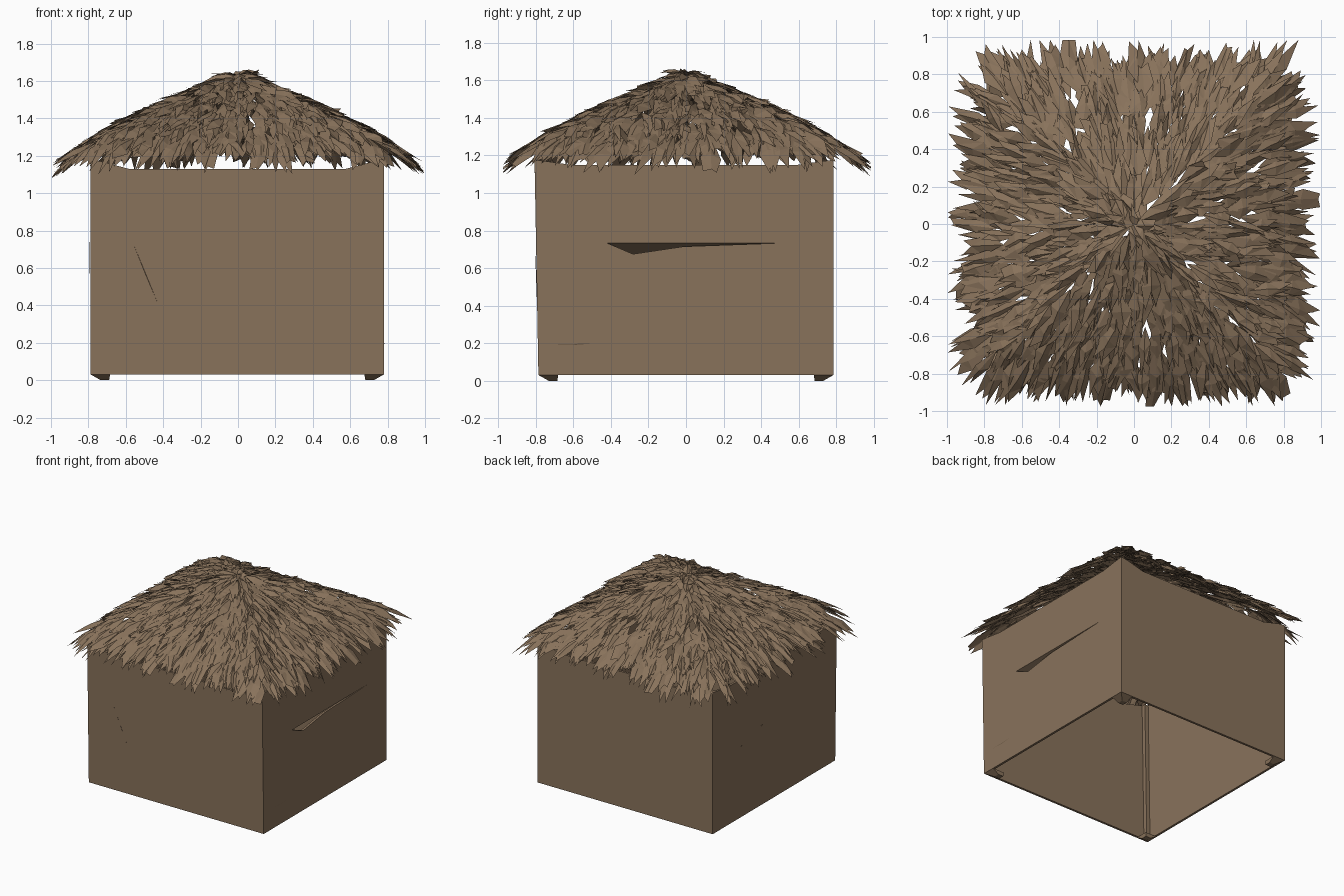
import bpy, bmesh, math, random
from mathutils import Vector, Matrix

random.seed(7)
if "Cube" in bpy.data.objects:
    bpy.data.objects.remove(bpy.data.objects["Cube"], do_unlink=True)

# One earthy colour for the whole hut
COLOUR = (0.25, 0.17, 0.105, 1)
straw = bpy.data.materials.new("dry_brown")
straw.use_nodes = True
straw.diffuse_color = COLOUR
bsdf = straw.node_tree.nodes["Principled BSDF"]
bsdf.inputs["Base Color"].default_value = COLOUR
bsdf.inputs["Roughness"].default_value = 0.9

H = 0.785       # half width of the walls
SIDES = {"front": 0, "left": 90, "back": 180, "right": 270}


def make(name, bm, fix_normals=True):
    if fix_normals:
        bmesh.ops.recalc_face_normals(bm, faces=bm.faces)
    mesh = bpy.data.meshes.new(name)
    bm.to_mesh(mesh)
    bm.free()
    mesh.materials.append(straw)
    obj = bpy.data.objects.new(name, mesh)
    bpy.context.collection.objects.link(obj)
    return obj


def lean(bm):
    # The front of the hut leans out slightly towards the top
    for v in bm.verts:
        v.co.x -= 0.004
        if v.co.y < 0:
            v.co.y -= 0.018 * v.co.z


def slab(name, profile, side, outer, inner):
    """Extrude a (u, z) outline into a slab on one side of the hut."""
    bm = bmesh.new()
    face = bm.faces.new([bm.verts.new((u, -outer, z)) for u, z in profile])
    new = bmesh.ops.extrude_face_region(bm, geom=[face])["geom"]
    for v in new:
        if isinstance(v, bmesh.types.BMVert):
            v.co.y = -inner
    bm.transform(Matrix.Rotation(math.radians(SIDES[side]), 4, "Z"))
    lean(bm)
    return make(name, bm)


# Thin walls with raised top corners, open above and below
walls = {}
for side in SIDES:
    top = 1.13 if side in ("front", "back") else 1.148
    half = [(H, 0.03), (H, 1.175), (0.73, 1.17), (0.58, top)]
    outline = half + [(-u, z) for u, z in reversed(half)]
    walls[side] = slab(side + "_wall", outline, side, H, H - 0.018)

# Corner posts with feet tapering inwards to the ground
for sx in (-1, 1):
    for sy in (-1, 1):
        bm = bmesh.new()
        rings = []
        for z, a, b in ((0, 0.685, 0.73), (0.03, 0.68, H - 0.002),
                        (0.05, 0.735, H - 0.002), (1.17, 0.735, H - 0.002)):
            rings.append([bm.verts.new((sx * x, sy * y, z))
                          for x, y in ((a, a), (b, a), (b, b), (a, b))])
        bm.faces.new(rings[0])
        bm.faces.new(rings[-1])
        for lo, hi in zip(rings, rings[1:]):
            for i in range(4):
                j = (i + 1) % 4
                bm.faces.new((lo[i], lo[j], hi[j], hi[i]))
        lean(bm)
        make("corner_post_%s_%s" % ("left" if sx > 0 else "right",
                                    "back" if sy > 0 else "front"), bm)


def fold(name, side, crest, foot, crest_out, foot_out):
    """A crease in the wall: the crest overhangs a shaded underside."""
    bm = bmesh.new()
    points = [(u, z, crest_out) for u, z in crest] + [(u, z, foot_out) for u, z in foot]
    bm.faces.new([bm.verts.new((u, -H - d, z)) for u, z, d in points])
    bm.transform(Matrix.Rotation(math.radians(SIDES[side]), 4, "Z"))
    lean(bm)
    return make(name, bm, fix_normals=False)


# Long torn slit in the left wall, its upper lip folded inwards
crest, foot = [(0.54, 0.735), (-0.41, 0.735)], [(-0.27, 0.675), (0.0, 0.715)]
cutter = slab("slit_cutter", crest + foot, "left", H + 0.1, H - 0.1)
cutter.hide_render = True
cutter.hide_viewport = True
cut = walls["left"].modifiers.new("slit", "BOOLEAN")
cut.object = cutter
cut.solver = "EXACT"
fold("slit_flap", "left", crest, foot, 0, -0.1)

# Shallow creases in the other wall surfaces
for name, side, crest, foot in (
        ("low_wall_fold", "left", [(-0.48, 0.2), (-0.68, 0.195)], (-0.58, 0.192)),
        ("front_wall_fold", "front", [(-0.42, 0.4), (-0.56, 0.74)], (-0.49, 0.565)),
        ("right_wall_fold", "right", [(0.1, 0.75), (-0.6, 0.56)], (-0.25, 0.65))):
    fold(name, side, crest, [foot], 0.004, 0.001)


# Thatch: overlapping split blades laid down a four-sided slope
def slope(x, y):
    big, small = max(abs(x), abs(y)), min(abs(x), abs(y))
    corner = small / big if big > 0 else 0
    return 1.63 - 0.42 * big - (0.1 + 0.05 * corner ** 4) * big ** 4


def blade(bm, x, y, length, width, lift):
    radial = Vector((x, y)).normalized()
    if abs(x) > abs(y):
        edge = Vector((math.copysign(1, x), 0))
    else:
        edge = Vector((0, math.copysign(1, y)))
    out = (radial * 1.2 + edge * 0.6).normalized()
    out.rotate(Matrix.Rotation(random.gauss(0, 0.2), 2))
    across = Vector((-out.y, out.x))
    tilt = random.uniform(-0.022, 0.022)

    def point(along, sideways, up):
        p = Vector((x, y)) + out * along * length + across * sideways * width
        p.x = max(-0.995, min(0.995, p.x))
        p.y = max(-0.975, min(0.985, p.y))
        return bm.verts.new((p.x, p.y, slope(p.x, p.y) + up + tilt * sideways * 2))

    jag = random.uniform
    base = point(0, 0, 0)
    left = point(jag(0.3, 0.55), 0.5, lift * 0.3)
    right = point(jag(0.3, 0.55), -0.5, lift * 0.3)
    ridge = point(0.5, 0, lift * 0.5 + 0.015)
    notch = point(jag(0.62, 0.82), jag(-0.1, 0.1), lift * 0.7 + 0.008)
    tip_left = point(jag(0.75, 1.0), jag(0.1, 0.45), lift)
    tip_right = point(jag(0.8, 1.05), jag(-0.45, -0.1), lift * 0.8)
    for face in ((base, ridge, left), (base, right, ridge),
                 (left, ridge, notch), (left, notch, tip_left),
                 (right, notch, ridge), (right, tip_right, notch)):
        bm.faces.new(face)


def random_blade(bm, x, y):
    blade(bm, x, y, random.uniform(0.19, 0.32),
          random.uniform(0.055, 0.115), random.uniform(-0.035, 0.05))


bm = bmesh.new()
ROWS = 14
for row in range(ROWS):
    d = 0.01 + 0.71 * row / (ROWS - 1)
    count = 14 + int(8 * d / 0.075)
    if row == ROWS - 1:
        count = int(count * 1.5)
    for k in range(count):
        # Walk around the square ring, one side at a time
        t = 4 * (k + random.uniform(-0.4, 0.4)) / count % 4
        u = (t % 1) * 2 - 1
        r = max(0.008, d + random.uniform(-0.03, 0.03))
        p = Vector((u * r, -r))
        p.rotate(Matrix.Rotation(math.pi / 2 * int(t), 2))
        random_blade(bm, p.x, p.y)
make("thatched_roof", bm, fix_normals=False)

# Extra blades covering the four hips
bm = bmesh.new()
for sx in (-1, 1):
    for sy in (-1, 1):
        for k in range(18):
            r = 0.05 + 0.6 * k / 17
            random_blade(bm, sx * (r + random.uniform(-0.03, 0.03)),
                         sy * (r + random.uniform(-0.03, 0.03)))
make("hip_thatch", bm, fix_normals=False)

# Ragged tuft crossing over the peak
bm = bmesh.new()
for k in range(12):
    a = 2 * math.pi * k / 12 + random.uniform(-0.2, 0.2)
    blade(bm, -0.03 * math.cos(a), -0.03 * math.sin(a), -random.uniform(0.12, 0.24),
          0.07, random.uniform(0.0, 0.08))
make("peak_tuft", bm, fix_normals=False)
